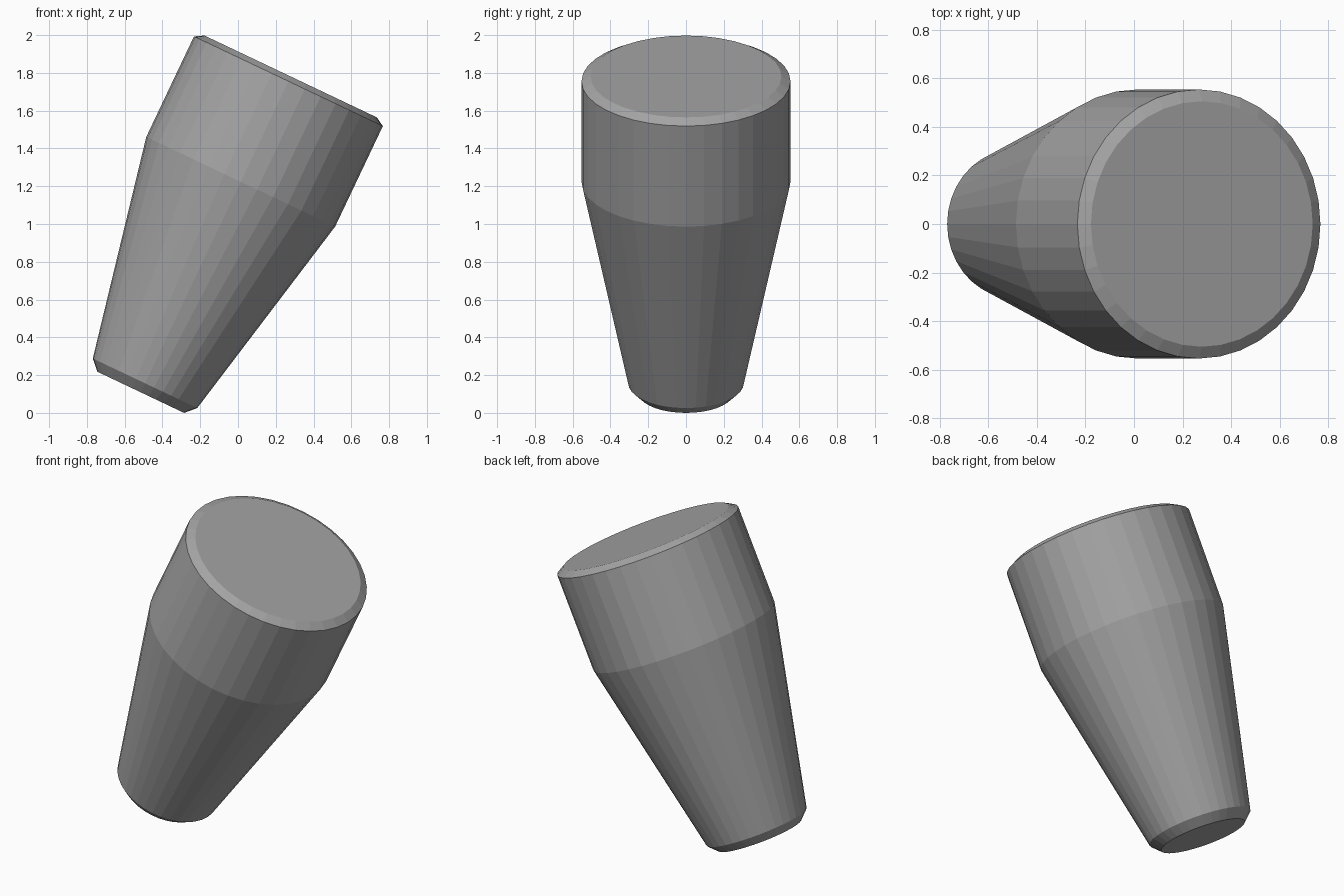
import bpy, bmesh, math
from mathutils import Matrix

if "Cube" in bpy.data.objects:
    bpy.data.objects.remove(bpy.data.objects["Cube"])

SEGMENTS = 36
TILT = math.radians(25.4)

# Radius and height along the axis, from the small foot to the wide cap
PROFILE = [(0.254, 0.0), (0.306, 0.053), (0.5535, 1.234), (0.5535, 1.823), (0.505, 1.851)]

grey = bpy.data.materials.new("grey")
grey.diffuse_color = (0.37, 0.37, 0.37, 1)
grey.use_nodes = True
grey.node_tree.nodes["Principled BSDF"].inputs["Base Color"].default_value = grey.diffuse_color

# Tapered plug: stacked rings joined by flat sides, closed at both ends
bm = bmesh.new()
rings = []
for r, h in PROFILE:
    rings.append([bm.verts.new((r * math.cos(a), r * math.sin(a), h))
                  for a in (2 * math.pi * i / SEGMENTS for i in range(SEGMENTS))])
for low, high in zip(rings, rings[1:]):
    for i in range(SEGMENTS):
        j = (i + 1) % SEGMENTS
        bm.faces.new((low[i], low[j], high[j], high[i]))
bm.faces.new(rings[0][::-1])
bm.faces.new(rings[-1])

# Lean towards +x, then stand on the ground and centre
bm.transform(Matrix.Translation((-0.515, 0, 0.111)) @ Matrix.Rotation(TILT, 4, 'Y'))
bm.transform(Matrix.Translation((0, 0, -min(v.co.z for v in bm.verts))))

mesh = bpy.data.meshes.new("tapered_plug")
bm.to_mesh(mesh)
bm.free()
mesh.materials.append(grey)
plug = bpy.data.objects.new("tapered_plug", mesh)
bpy.context.collection.objects.link(plug)
